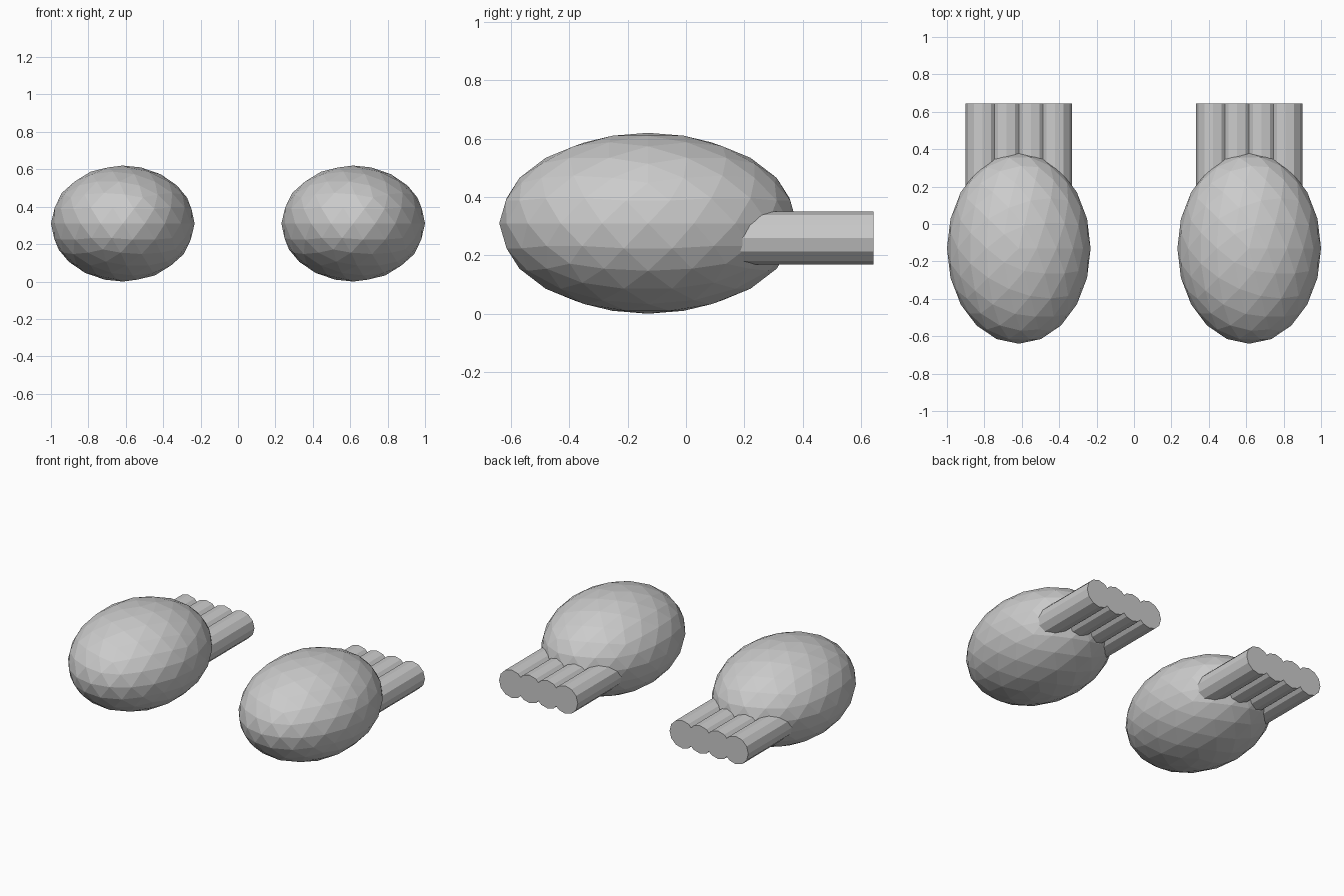
import bpy
from math import radians

cube = bpy.data.objects.get("Cube")
if cube:
    bpy.data.objects.remove(cube, do_unlink=True)

# Single plain grey
grey = bpy.data.materials.new("light_grey")
grey.use_nodes = True
colour = (0.6, 0.6, 0.6, 1)
grey.diffuse_color = colour
grey.node_tree.nodes["Principled BSDF"].inputs["Base Color"].default_value = colour


def finish(name):
    obj = bpy.context.object
    obj.name = name
    obj.data.materials.append(grey)
    return obj


# Faceted egg-shaped body
def add_body(name, x):
    bpy.ops.mesh.primitive_ico_sphere_add(subdivisions=3, radius=1,
                                          location=(x, -0.13, 0.31))
    finish(name).scale = (0.384, 0.51, 0.31)


# Twelve-sided tube running front to back
def add_tube(name, x, start=0.0, end=0.643):
    bpy.ops.mesh.primitive_cylinder_add(vertices=12, radius=0.091,
                                        depth=end - start,
                                        location=(x, (start + end) / 2, 0.259),
                                        rotation=(radians(90), 0, 0))
    finish(name)


# Two matching units, each a body with a row of four overlapping tubes
for side, x in (("right", -0.616), ("left", 0.616)):
    add_body(f"{side}_body", x)
    for i in range(4):
        add_tube(f"{side}_tube_{i + 1}", x + (i - 1.5) * 0.129)
